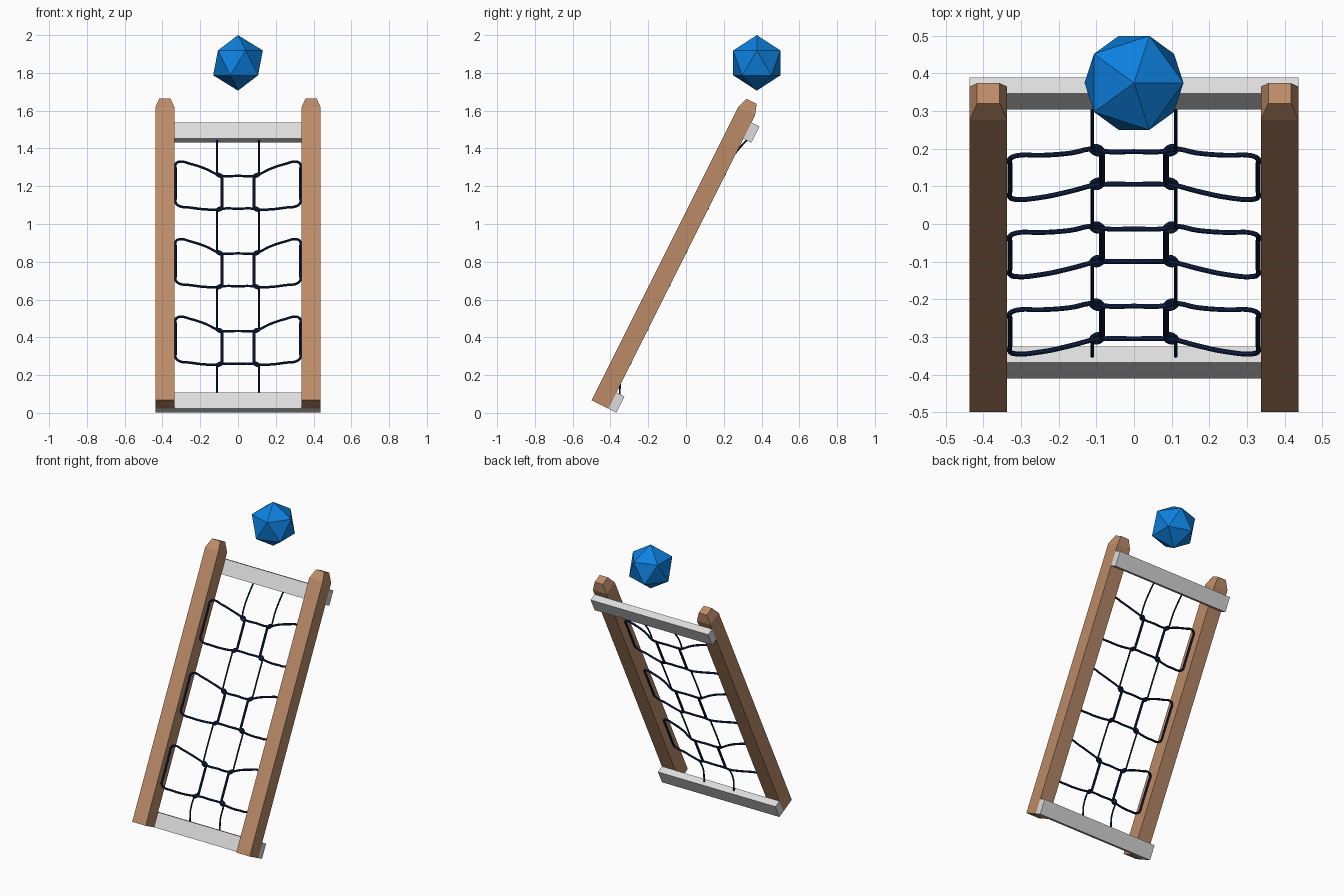
import bpy, bmesh, math
from mathutils import Matrix, Vector

if "Cube" in bpy.data.objects:
    bpy.data.objects.remove(bpy.data.objects["Cube"])

# Leaning frame: local x = width, local y = depth behind the front face, local z = along the posts
LEAN = Matrix.Translation((0, -0.5, 0.067)) @ Matrix.Rotation(-math.atan(0.5), 4, 'X')


def material(name, rgb):
    m = bpy.data.materials.new(name)
    m.diffuse_color = (*rgb, 1)
    m.use_nodes = True
    m.node_tree.nodes["Principled BSDF"].inputs["Base Color"].default_value = m.diffuse_color
    return m


WOOD = material("brown_wood", (0.50, 0.26, 0.14))
METAL = material("light_grey", (0.72, 0.72, 0.72))
ROPE = material("navy_rope", (0.006, 0.018, 0.07))
BLUE = material("bright_blue", (0.004, 0.22, 0.74))


def add_mesh(name, bm, mat, matrix):
    me = bpy.data.meshes.new(name)
    bm.to_mesh(me)
    bm.free()
    me.materials.append(mat)
    ob = bpy.data.objects.new(name, me)
    ob.matrix_world = matrix
    bpy.context.collection.objects.link(ob)
    return ob


def box(lo, hi):
    lo, hi = Vector(lo), Vector(hi)
    bm = bmesh.new()
    bmesh.ops.create_cube(bm, size=1)
    bmesh.ops.scale(bm, vec=hi - lo, verts=bm.verts)
    bmesh.ops.translate(bm, vec=(lo + hi) / 2, verts=bm.verts)
    return bm


def rope(name, points, radius, closed=False):
    """Round rope following smooth points, turned into a mesh."""
    cu = bpy.data.curves.new(name, 'CURVE')
    cu.dimensions = '3D'
    cu.bevel_depth = radius
    cu.bevel_resolution = 2
    cu.resolution_u = 5
    cu.use_fill_caps = True
    sp = cu.splines.new('BEZIER')
    sp.bezier_points.add(len(points) - 1)
    for bp, co in zip(sp.bezier_points, points):
        bp.co = co
        bp.handle_left_type = bp.handle_right_type = 'AUTO'
    sp.use_cyclic_u = closed
    cu.materials.append(ROPE)
    ob = bpy.data.objects.new(name, cu)
    ob.matrix_world = LEAN
    bpy.context.collection.objects.link(ob)
    bpy.ops.object.select_all(action='DESELECT')
    bpy.context.view_layer.objects.active = ob
    ob.select_set(True)
    bpy.ops.object.convert(target='MESH')
    bpy.ops.object.shade_smooth_by_angle()


# Posts with tapered tops
for side, sx in (("left", -1), ("right", 1)):
    bm = box((sx * 0.387 - 0.05, 0, 0), (sx * 0.387 + 0.05, 0.1, 1.735))
    top = max(bm.faces, key=lambda f: f.calc_center_median().z)
    face = bmesh.ops.extrude_discrete_faces(bm, faces=[top])['faces'][0]
    centre = face.calc_center_median()
    for v in face.verts:
        v.co = centre + (v.co - centre) * 0.6 + Vector((0, 0, 0.06))
    add_mesh(side + "_post", bm, WOOD, LEAN)

# Cross bars on the back of the posts
for name, z in (("bottom_bar", 0), ("top_bar", 1.598)):
    add_mesh(name, box((-0.437, 0.1, z), (0.437, 0.147, z + 0.096)), METAL, LEAN)

# Net: three identical sagging panels
PITCH = 0.459
HALF = [(0, 0.088, 1.372), (0.08, 0.089, 1.372), (0.105, 0.092, 1.380), (0.17, 0.068, 1.403),
        (0.25, 0.051, 1.424), (0.312, 0.045, 1.434), (0.33, 0.043, 1.418),
        (0.33, 0.043, 1.39), (0.33, 0.043, 1.22), (0.33, 0.043, 1.192), (0.316, 0.045, 1.175),
        (0.25, 0.054, 1.167), (0.17, 0.073, 1.166), (0.105, 0.088, 1.173),
        (0.08, 0.088, 1.178), (0, 0.088, 1.178)]
for i in range(3):
    dz = -PITCH * i
    right = [(x, y, z + dz) for x, y, z in HALF]
    left = [(-x, y, z) for x, y, z in reversed(right[1:-1])]
    rope(f"net_panel_{i + 1}", right + left, 0.0068, True)
    for s in (-1, 1):
        # doubled rope between the two rungs of the panel
        rope("inner_strand", [(s * 0.085, 0.09, 1.372 + dz), (s * 0.085, 0.09, 1.275 + dz),
                              (s * 0.085, 0.09, 1.178 + dz)], 0.0078)
        # knots
        for z, d in ((1.376, 1), (1.176, -1)):
            ring = []
            for k in range(6):
                a = math.tau * k / 6
                ring.append((s * (0.098 + 0.015 * math.cos(a)), 0.09 + 0.006 * math.sin(a),
                             z + dz + 0.012 * math.sin(a + d * 0.5)))
            rope("knot", ring, 0.006, True)

# Long strands linking panels and bars
for s in (-1, 1):
    x = s * 0.111
    rope("top_strand", [(x, 0.122, 1.61), (x, 0.1, 1.53), (x, 0.088, 1.46), (x, 0.09, 1.38)], 0.005)
    for i in range(2):
        z = 1.176 - PITCH * i
        rope("link_strand", [(x, 0.09, z), (x, 0.088, z - 0.13), (x, 0.09, z - 0.262)], 0.005)
    z = 1.176 - PITCH * 2
    rope("bottom_strand", [(x, 0.09, z), (x, 0.089, 0.17), (x, 0.105, 0.125), (x, 0.124, 0.085)], 0.005)

# Low-poly ball floating above
bm = bmesh.new()
bmesh.ops.create_icosphere(bm, subdivisions=1, radius=0.147)
add_mesh("faceted_ball", bm, BLUE, Matrix.Translation((0, 0.375, 1.853)))
